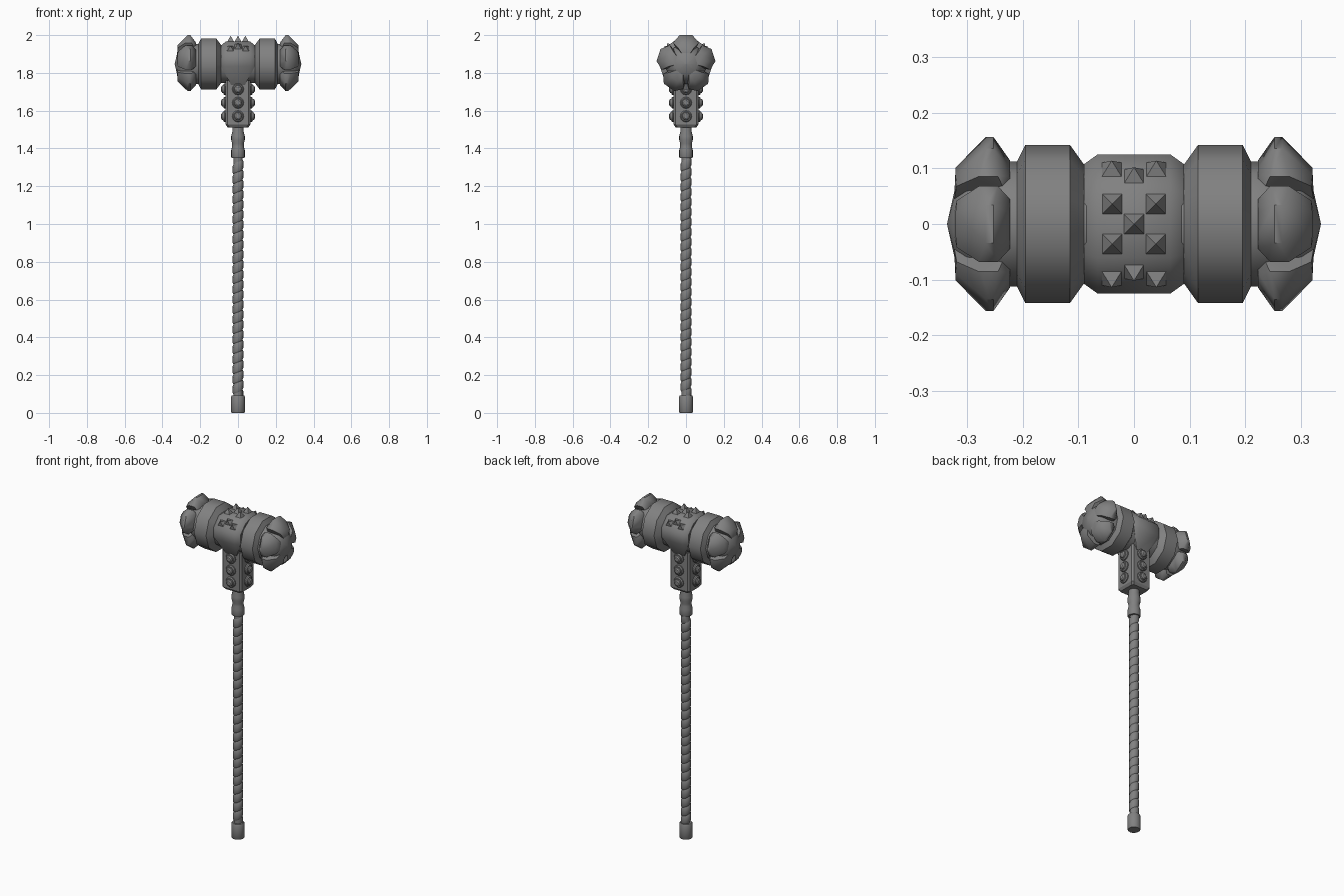
import bpy, bmesh, math
from mathutils import Vector, Matrix

if "Cube" in bpy.data.objects:
    bpy.data.objects.remove(bpy.data.objects["Cube"])

HEAD_Z = 1.847
iron = bpy.data.materials.new("dark_iron")
iron.diffuse_color = (.22, .22, .22, 1)
iron.use_nodes = True
iron.node_tree.nodes["Principled BSDF"].inputs["Base Color"].default_value = iron.diffuse_color


def finish(name, bm, angle=None):
    bmesh.ops.recalc_face_normals(bm, faces=bm.faces)
    me = bpy.data.meshes.new(name)
    bm.to_mesh(me)
    bm.free()
    me.materials.append(iron)
    ob = bpy.data.objects.new(name, me)
    bpy.context.collection.objects.link(ob)
    if angle:
        bpy.ops.object.select_all(action='DESELECT')
        ob.select_set(True)
        bpy.context.view_layer.objects.active = ob
        bpy.ops.object.shade_smooth_by_angle(angle=math.radians(angle))
    return ob


def lathe(bm, profile, n, m=Matrix(), phase=0.0):
    """Revolve (radius, height) pairs around local z, closed with caps."""
    rings = []
    for r, h in profile:
        rings.append([bm.verts.new(m @ Vector((r * math.cos(phase + math.tau * i / n),
                                               r * math.sin(phase + math.tau * i / n), h)))
                      for i in range(n)])
    for a, b in zip(rings, rings[1:]):
        for i in range(n):
            j = (i + 1) % n
            bm.faces.new((a[i], a[j], b[j], b[i]))
    bm.faces.new(rings[0][::-1])
    bm.faces.new(rings[-1])


def hull(bm, points):
    vs = [bm.verts.new(p) for p in points]
    res = bmesh.ops.convex_hull(bm, input=vs)
    junk = [v for v in res['geom_interior'] if isinstance(v, bmesh.types.BMVert)]
    bmesh.ops.delete(bm, geom=junk, context='VERTS')


# Pommel and the plain upper collar of the handle
bm = bmesh.new()
lathe(bm, [(.033, 0), (.037, .006), (.037, .084), (.033, .092)], 16)
finish("pommel", bm, 35)
bm = bmesh.new()
lathe(bm, [(.034, 1.35), (.036, 1.355), (.036, 1.39), (.031, 1.41), (.031, 1.425),
           (.036, 1.445), (.036, 1.465), (.030, 1.49), (.030, 1.53)], 16)
finish("handle_collar", bm, 30)

# Handle core with a helical wrap
bm = bmesh.new()
lathe(bm, [(.023, .05), (.023, 1.37)], 12)
finish("handle_core", bm, 35)
bm = bmesh.new()
pitch, n = .053, 12
section = [(.024, 0), (.028, .008), (.028, .045), (.024, .053)]
prev = None
for k in range(int((1.36 - .07 - pitch) / pitch * n) + 1):
    a = math.tau * k / n
    row = [bm.verts.new((r * math.cos(a), r * math.sin(a), .07 + pitch * k / n + h))
           for r, h in section]
    if prev:
        for i in range(3):
            bm.faces.new((prev[i], row[i], row[i + 1], prev[i + 1]))
    prev = row
finish("handle_wrap", bm, 35)

# Square socket with three studs on each face
bm = bmesh.new()
lathe(bm, [(.078, 1.512), (.092, 1.526), (.092, 1.76)], 4, phase=math.pi / 4)
bmesh.ops.bevel(bm, geom=[e for e in bm.edges
                          if abs(e.verts[0].co.z - e.verts[1].co.z) > .005],
                offset=.009, segments=1, affect='EDGES')
finish("socket", bm)
bm = bmesh.new()
for side in range(4):
    for z in (1.57, 1.642, 1.714):
        m = (Matrix.Rotation(side * math.pi / 2, 4, 'Z') @ Matrix.Translation((.06, 0, z))
             @ Matrix.Rotation(math.pi / 2, 4, 'Y'))
        lathe(bm, [(.031, 0), (.031, .012), (.026, .018), (.021, .018),
                   (.019, .024), (.012, .029)], 12, m)
finish("socket_studs", bm, 35)

# Ten-sided head barrel, turned about x
half = [(.107, .09), (.142, .115), (.142, .195), (.112, .21), (.112, .235),
        (.088, .30), (.060, .322), (.002, .335)]
bm = bmesh.new()
m = Matrix.Translation((0, 0, HEAD_Z)) @ Matrix.Rotation(math.pi / 2, 4, 'Y')
lathe(bm, [(r, -x) for r, x in reversed(half)] + half, 10, m, math.pi / 2)
finish("head_barrel", bm, 38)

# Five faceted knobs around each striking end: (axial, tangent, radial)
knob = [(.252, .034, .153), (.266, .034, .153), (.244, .068, .112), (.278, .068, .112),
        (.32, .020, .100), (.318, .042, .085), (.222, .044, .105), (.222, .020, .112),
        (.225, .040, .06), (.322, .022, .055)]
bm = bmesh.new()
for s in (-1, 1):
    for i in range(5):
        rot = Matrix.Translation((0, 0, HEAD_Z)) @ Matrix.Rotation(math.tau * i / 5, 4, 'X')
        hull(bm, [rot @ Vector((s * x, q * t, r)) for x, t, r in knob for q in (-1, 1)])
finish("head_knobs", bm, 48)

# Central block tapering down into the socket
block = [(.09, .107, 1.835), (.09, .107, 1.89), (.09, .055, 1.945), (.065, .125, 1.835),
         (.065, .125, 1.90), (.065, .06, 1.966), (.036, .066, 1.735)]
bm = bmesh.new()
hull(bm, [(a * x, b * y, z) for x, y, z in block for a in (-1, 1) for b in (-1, 1)])
finish("center_block", bm, 46)

# Pyramid spikes on the top and on both slopes
flat = [(0, 0), (.039, .036), (-.039, .036), (.039, -.036), (-.039, -.036)]
places = [((x, y, 1.964), 0) for x, y in flat]
for s in (-1, 1):
    for x, y in ((0, .085), (.04, .097), (-.04, .097)):
        places.append(((x, s * y, 2.024 - y), -s * math.pi / 4))
bm = bmesh.new()
for loc, tilt in places:
    m = Matrix.Translation(loc) @ Matrix.Rotation(tilt, 4, 'X')
    lathe(bm, [(.029, -.003), (.0005, .032 if tilt == 0 else .023)], 4, m, math.pi / 4)
finish("spikes", bm)
